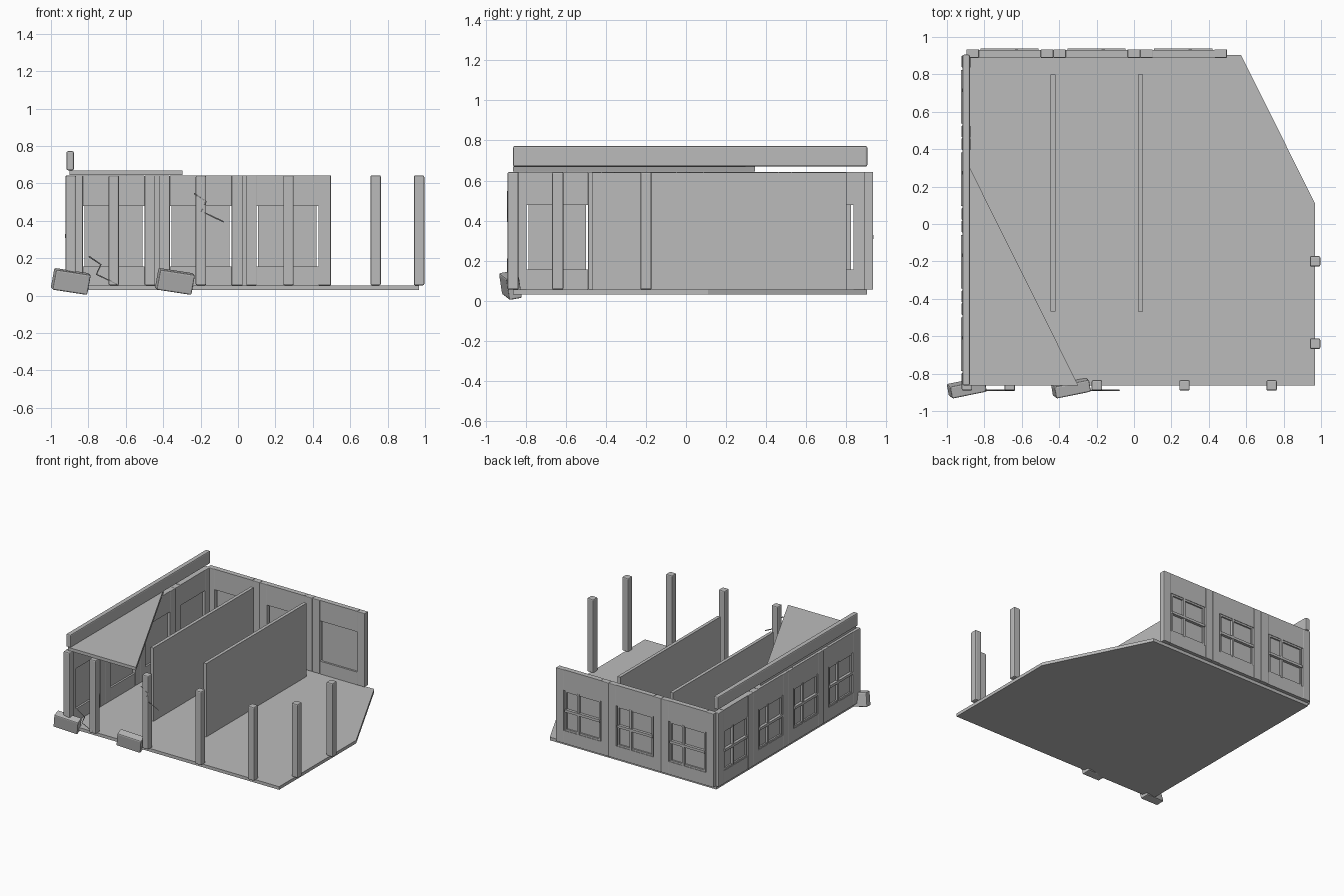
import bpy, bmesh, math
from mathutils import Matrix, Euler

if "Cube" in bpy.data.objects:
    bpy.data.objects.remove(bpy.data.objects["Cube"])

grey = bpy.data.materials.new("plain grey")
grey.diffuse_color = (0.5, 0.5, 0.5, 1)
grey.use_nodes = True
grey.node_tree.nodes["Principled BSDF"].inputs["Base Color"].default_value = grey.diffuse_color

Z0, Z1 = 0.055, 0.643  # floor top and wall top


def finish(name, bm, matrix=None, bevel=0.0):
    me = bpy.data.meshes.new(name)
    bmesh.ops.recalc_face_normals(bm, faces=bm.faces)
    bm.to_mesh(me)
    bm.free()
    me.materials.append(grey)
    ob = bpy.data.objects.new(name, me)
    bpy.context.collection.objects.link(ob)
    if matrix:
        ob.matrix_world = matrix
    if bevel:
        mod = ob.modifiers.new("bevel", 'BEVEL')
        mod.width, mod.segments = bevel, 2
    return ob


def box(name, x, y, z, matrix=None, bevel=0.0):
    """Box from three (min, max) ranges."""
    bm = bmesh.new()
    bmesh.ops.create_cube(bm, size=1)
    for v in bm.verts:
        v.co = [(r[0] + r[1]) / 2 + c * (r[1] - r[0]) for c, r in zip(v.co, (x, y, z))]
    return finish(name, bm, matrix, bevel)


def slab(name, outline, z0, z1):
    """Flat slab from a plan outline."""
    bm = bmesh.new()
    face = bm.faces.new([bm.verts.new((x, y, z0)) for x, y in outline])
    ext = bmesh.ops.extrude_face_region(bm, geom=[face])
    for g in ext["geom"]:
        if isinstance(g, bmesh.types.BMVert):
            g.co.z = z1
    return finish(name, bm)


def wall(name, origin, angle, count, width):
    """Row of window bays; local x runs along the wall, local -y faces outward."""
    M = Matrix.Translation((*origin, 0)) @ Matrix.Rotation(angle, 4, 'Z')
    col, sill, head = 0.067, 0.157, 0.479
    for i in range(count):
        a, b = i * width, (i + 1) * width
        l, r = a + col, b - col
        for s, u in (("left", (a, l)), ("right", (r, b))):
            box(f"{name}_{s}_column", u, (-0.023, 0.023), (Z0, Z1), M, 0.004)
        box(name + "_lintel_panel", (l, r), (-0.02, 0.021), (head, Z1), M)
        box(name + "_sill_panel", (l, r), (-0.02, 0.021), (Z0, sill), M)
        # window unit, leaving a thin gap beside each column
        wl, wr = l + 0.011, r - 0.008
        box(name + "_window_pane", (wl, wr), (-0.004, 0.006), (sill, head), M)
        bars = [((wl, wr), (sill, sill + 0.014)), ((wl, wr), (head - 0.014, head)),
                ((wl, wl + 0.012), (sill, head)), ((wr - 0.012, wr), (sill, head))]
        for u, z in bars:
            box(name + "_window_frame", u, (-0.016, -0.003), z, M)
        m = wl + 0.38 * (wr - wl)
        box(name + "_window_mullion", (m - 0.009, m + 0.009), (-0.022, -0.003), (sill, head), M)
        box(name + "_window_rail", (wl, wr), (-0.026, -0.003), (0.309, 0.329), M)


# Floor with a broken rear corner, and the remaining piece of roof
slab("floor", [(-0.9, -0.863), (0.968, -0.863), (0.968, 0.11), (0.572, 0.903), (-0.9, 0.903)], 0.03, Z0)
slab("roof_fragment", [(-0.9, -0.863), (-0.298, -0.863), (-0.9, 0.345)], 0.645, 0.67)

# Window walls and parapet
wall("rear_wall", (0.497, 0.911), math.pi, 3, 0.4643)
wall("left_wall", (-0.898, 0.902), -math.pi / 2, 4, 0.441)
box("parapet", (-0.917, -0.878), (-0.863, 0.905), (0.67, 0.772), None, 0.008)

# Interior partitions
for x in (-0.433, 0.034):
    box("partition", (x - 0.013, x + 0.013), (-0.468, 0.8), (Z0, 0.641))

# Free-standing posts, and the corner post of the left wall
posts = [(-0.664, -0.863), (-0.198, -0.863), (0.27, -0.863), (0.736, -0.863),
         (0.968, -0.2), (0.968, -0.64), (-0.893, -0.863)]
for x, y in posts:
    box("post", (x - 0.028, x + 0.028), (y - 0.028, y + 0.028), (Z0, Z1), None, 0.008)

# Fallen blocks
for x in (-0.894, -0.337):
    M = Matrix.Translation((x, -0.876, 0.076)) @ Euler((0.18, 0.15, 0.2)).to_matrix().to_4x4()
    box("rubble_block", (-0.096, 0.096), (-0.033, 0.033), (-0.055, 0.055), M, 0.008)

# Thin jagged cracks at the front
crack = [(0, 0), (0.064, -0.044), (0.04, -0.096), (0.158, -0.152)]
for x, z in ((-0.797, 0.21), (-0.235, 0.547)):
    cu = bpy.data.curves.new("crack", 'CURVE')
    cu.dimensions = '3D'
    cu.bevel_depth, cu.bevel_resolution = 0.004, 0
    sp = cu.splines.new('POLY')
    sp.points.add(len(crack) - 1)
    for p, (dx, dz) in zip(sp.points, crack):
        p.co = (x + dx, -0.889, z + dz, 1)
    cu.materials.append(grey)
    bpy.context.collection.objects.link(bpy.data.objects.new("crack", cu))
